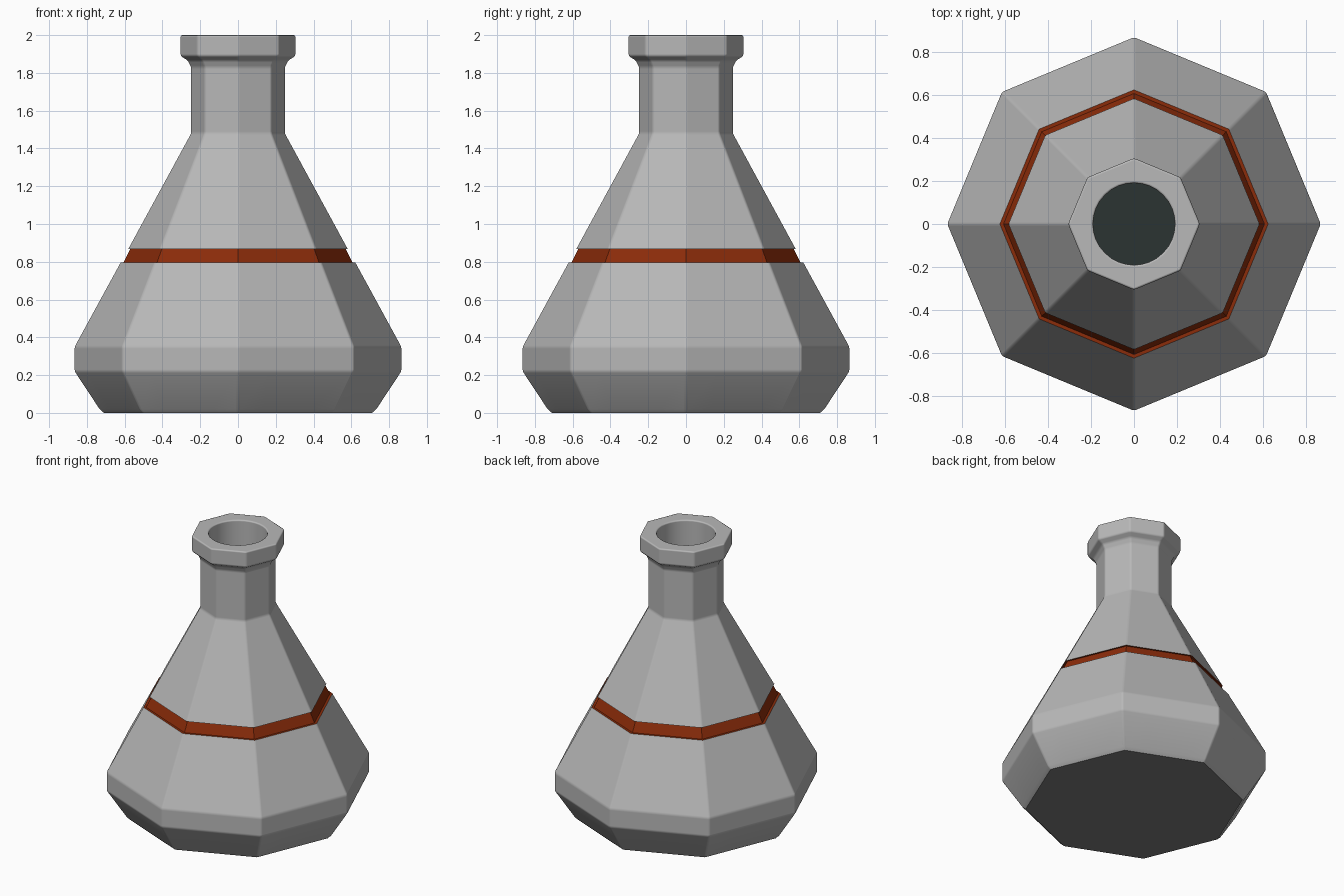
import bpy, bmesh
from math import pi, cos, sin, radians

if "Cube" in bpy.data.objects:
    bpy.data.objects.remove(bpy.data.objects["Cube"], do_unlink=True)

SIDES = 8
STEPS = 32  # points per ring, a multiple of SIDES


def material(name, rgb):
    mat = bpy.data.materials.new(name)
    mat.use_nodes = True
    color = (*rgb, 1.0)
    mat.diffuse_color = color
    mat.node_tree.nodes["Principled BSDF"].inputs["Base Color"].default_value = color
    return mat


def ring_radius(radius, angle, is_round):
    """Distance to a circle, or to an octagon with corners on the axes."""
    if is_round:
        return radius
    half = pi / SIDES
    return radius * cos(half) / cos(angle % (2 * half) - half)


def lathe(name, profile, mat, bevel=0.0):
    """Sweep (radius, z) points around z; a third True value makes the ring round."""
    bm = bmesh.new()
    rings = []
    for radius, z, *flag in profile:
        ring = []
        for i in range(STEPS):
            a = 2 * pi * i / STEPS
            r = ring_radius(radius, a + 1e-6, bool(flag))
            ring.append(bm.verts.new((r * cos(a), r * sin(a), z)))
        rings.append(ring)
    for low, high in zip(rings, rings[1:]):
        for i in range(STEPS):
            j = (i + 1) % STEPS
            bm.faces.new((low[i], low[j], high[j], high[i]))
    bmesh.ops.remove_doubles(bm, verts=bm.verts, dist=1e-5)
    for face in bm.faces:
        face.smooth = True
    mesh = bpy.data.meshes.new(name)
    bm.to_mesh(mesh)
    bm.free()
    mesh.materials.append(mat)
    obj = bpy.data.objects.new(name, mesh)
    bpy.context.collection.objects.link(obj)
    # Softened corners with flat faces between them
    if bevel:
        mod = obj.modifiers.new("soft_edges", "BEVEL")
        mod.width = bevel
        mod.segments = 2
        mod.limit_method = "ANGLE"
        mod.angle_limit = radians(20)
        mod.harden_normals = True
    else:
        mesh.set_sharp_from_angle(angle=radians(20))
    return obj


grey = material("grey_glass", (0.48, 0.48, 0.48))
base_grey = material("dark_grey", (0.2, 0.2, 0.2))
rust = material("rust_red", (0.26, 0.025, 0.003))
dark = material("dark_teal", (0.024, 0.033, 0.032))

# Flat underside
lathe("base", [(0, 0), (0.712, 0)], base_grey)

# Lower body, up to the groove
lathe("lower_body", [(0.712, 0), (0.735, 0.02), (0.867, 0.22),
                     (0.867, 0.35), (0.623, 0.797)], grey, 0.01)

# Coloured groove with its ledge and the underside of the shoulder lip
lathe("band", [(0.623, 0.797), (0.606, 0.797), (0.57, 0.868), (0.583, 0.868)], rust)

# Shoulder, neck, rim and the round bore
lathe("upper_body", [(0.583, 0.868), (0.25, 1.48), (0.25, 1.83),
                     (0.268, 1.865), (0.306, 1.89), (0.306, 2.0),
                     (0.19, 2.0, True), (0.19, 1.2, True)], grey, 0.01)

# Dark contents at the bottom of the bore
lathe("contents", [(0.192, 1.2, True), (0, 1.2)], dark)
